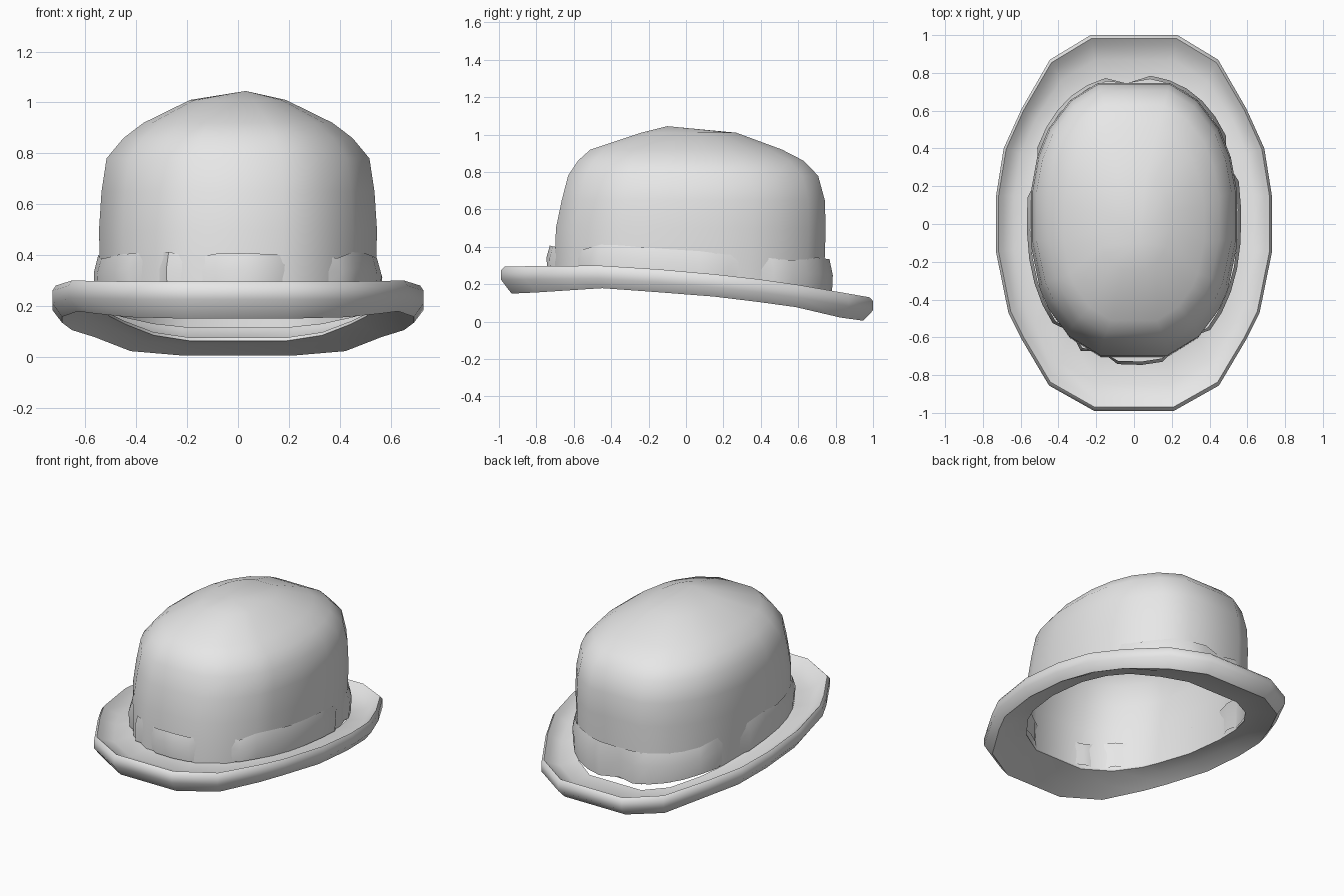
import bpy, bmesh, math, random

if "Cube" in bpy.data.objects:
    bpy.data.objects.remove(bpy.data.objects["Cube"])

random.seed(4)
grey = bpy.data.materials.new("felt grey")
grey.diffuse_color = (0.8, 0.8, 0.8, 1)
grey.use_nodes = True
grey.node_tree.nodes["Principled BSDF"].inputs["Base Color"].default_value = grey.diffuse_color


def interp(x, pts):
    """Piecewise linear curve through (x, value) points."""
    if x <= pts[0][0]:
        return pts[0][1]
    for (xa, va), (xb, vb) in zip(pts, pts[1:]):
        if x <= xb:
            return va + (vb - va) * (x - xa) / (xb - xa)
    return pts[-1][1]


def rim_top(y):
    return interp(y, [(-1, .295), (-.45, .30), (0, .27), (.5, .215), (1, .13)])


def rim_bottom(y):
    return interp(y, [(-.95, .15), (-.45, .18), (.2, .13), (.6, .08), (.95, .005)])


def oval(t, rx, y0, y1, n=2.25):
    """Point on a rounded oval spanning y0..y1 and -rx..rx."""
    c, s = math.cos(t), math.sin(t)
    x = math.copysign(abs(c) ** (2 / n), c) * rx
    y = math.copysign(abs(s) ** (2 / n), s) * (y1 - y0) / 2 + (y0 + y1) / 2
    return x, y


def build(name, rings, apex=None, closed=False, angle=50):
    """Skin a stack of rings, with an optional tip or wrap-around."""
    bm = bmesh.new()
    rows = [[bm.verts.new(p) for p in ring] for ring in rings]
    pairs = list(zip(rows, rows[1:]))
    if closed:
        pairs.append((rows[-1], rows[0]))
    for a, b in pairs:
        for i in range(len(a)):
            j = (i + 1) % len(a)
            bm.faces.new((a[i], a[j], b[j], b[i]))
    if apex:
        tip, last = bm.verts.new(apex), rows[-1]
        for i in range(len(last)):
            bm.faces.new((last[i], last[(i + 1) % len(last)], tip))
    if closed:
        bmesh.ops.recalc_face_normals(bm, faces=bm.faces)
    me = bpy.data.meshes.new(name)
    bm.to_mesh(me)
    bm.free()
    me.materials.append(grey)
    ob = bpy.data.objects.new(name, me)
    bpy.context.collection.objects.link(ob)
    bpy.ops.object.select_all(action='DESELECT')
    ob.select_set(True)
    bpy.context.view_layer.objects.active = ob
    bpy.ops.object.shade_smooth_by_angle(angle=math.radians(angle))
    return ob


# Brim outline: right half front to back, then mirrored
half = [(.21, -.99), (.45, -.855), (.595, -.61), (.665, -.47), (.73, -.15),
        (.73, .15), (.69, .40), (.595, .61), (.445, .87), (.23, 1.0)]
outline = half + [(-x, y) for x, y in reversed(half)]
angles = [math.atan2(y, x / .73) for x, y in outline]
base = [oval(t, .545, -.73, .765) for t in angles]

# Brim: gutter on top, rolled outer edge, hollow underside
# (blend from crown to outline, height rule)
section = [
    (0.00, lambda y: rim_top(y) - .055),
    (0.50, lambda y: rim_top(y) - .06),
    (0.80, lambda y: rim_top(y) - .025),
    (0.93, lambda y: rim_top(y)),
    (1.00, lambda y: rim_top(y) - .02),
    (1.00, lambda y: rim_top(y) - .07),
    (0.80, rim_bottom),
    (0.40, lambda y: rim_bottom(y) + .04),
    (-.02, lambda y: rim_top(y) - .068),
]
rings = []
for k, height in section:
    ring = []
    for (bx, by), (ox, oy) in zip(base, outline):
        ring.append((bx + (ox - bx) * k, by + (oy - by) * k, height(oy)))
    rings.append(ring)
build("brim", rings, closed=True, angle=60)

# Crown: open shell, wall then dome (height, half width, front, back)
levels = [(.50, .552, -.722, .778), (.65, .542, -.69, .772), (.78, .522, -.655, .735),
          (.86, .455, -.60, .655), (.92, .375, -.53, .535), (1.01, .19, -.25, .28)]
rings = [[(x, y, rim_top(y) - .062) for x, y in base]]
for z, rx, y0, y1 in levels:
    rings.append([(*oval(t, rx, y0, y1), z) for t in angles])
build("crown", rings, apex=(.03, -.1, 1.045), angle=60)

# Hat band: ragged ribbon that sinks into the crown wall here and there
COUNT = 36
rows = [[], [], []]
for i in range(COUNT):
    t = 2 * math.pi * (i + .3) / COUNT
    sunk = i % 7 in (2,) or i in (25, 29)
    jag = random.uniform(-.018, .012)
    for row, grow in enumerate((.014, .02, .002)):
        g = -.025 if sunk else grow
        x, y = oval(t, .548 + g, -.727 - g, .77 + g)
        top = interp(y, [(-.7, .405), (0, .395), (.35, .36), (.75, .33)]) + jag
        low = rim_top(y) - .05
        rows[row].append((x, y, (low, low + (top - low) * .6, top)[row]))
build("hat_band", rows, angle=40)
